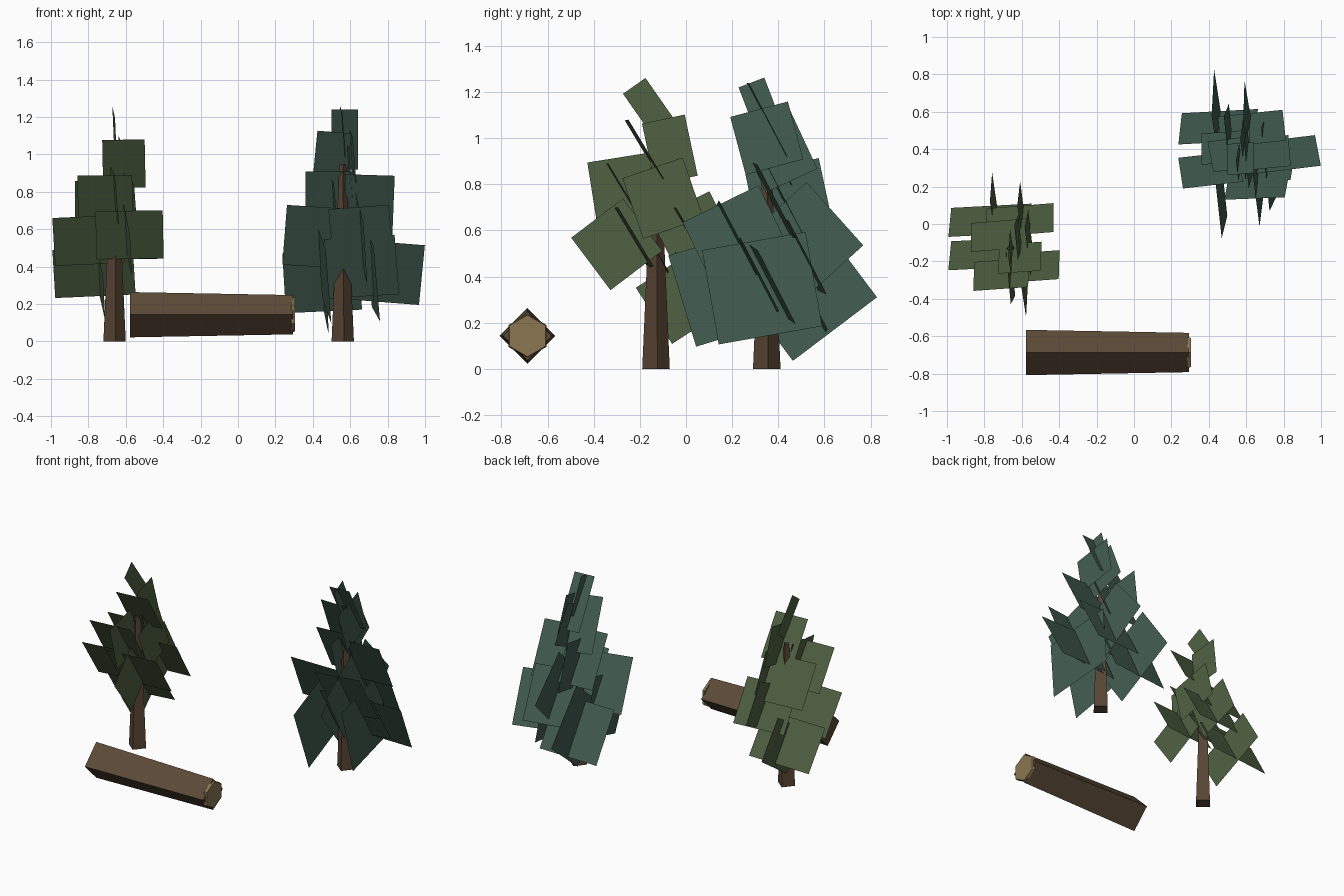
import bpy, bmesh, math
from mathutils import Vector, Matrix

if "Cube" in bpy.data.objects:
    bpy.data.objects.remove(bpy.data.objects["Cube"])


def linear(c):
    c /= 255
    return c / 12.92 if c <= 0.04 else ((c + 0.055) / 1.055) ** 2.4


def material(name, *rgb):
    m = bpy.data.materials.new(name)
    m.use_nodes = True
    colour = [linear(c) for c in rgb] + [1]
    m.diffuse_color = colour
    m.node_tree.nodes["Principled BSDF"].inputs["Base Color"].default_value = colour
    return m


leaf_green = material("leaf green", 77, 95, 64)
pine_teal = material("pine teal", 66, 92, 80)
bark = material("trunk bark", 88, 69, 52)
log_bark = material("log bark", 91, 74, 55)
cut_wood = material("cut wood", 140, 118, 82)


def finish(name, bm, mat):
    mesh = bpy.data.meshes.new(name)
    bm.to_mesh(mesh)
    bm.free()
    mesh.materials.append(mat)
    obj = bpy.data.objects.new(name, mesh)
    bpy.context.collection.objects.link(obj)


def tapered(name, sides, bottom, top, length, matrix, mat):
    bm = bmesh.new()
    bmesh.ops.create_cone(bm, cap_ends=True, segments=sides, radius1=bottom,
                          radius2=top, depth=length, matrix=matrix)
    finish(name, bm, mat)


def card(bm, centre, across, up, width, height, roll):
    # one flat rectangle, turned within its own plane
    turn = Matrix.Rotation(math.radians(roll), 3, across.cross(up).normalized())
    u, v = turn @ across * width / 2, turn @ up * height / 2
    corners = (-u - v, u - v, u + v, v - u)
    bm.faces.new([bm.verts.new(centre + corner) for corner in corners])


def tree(name, base, mat, side_size, side_taper, tip_roll, sides,
         front_width, front_height, lean, fronts):
    # trunk
    trunk_height = 0.95
    middle = base + Vector((0, 0, trunk_height / 2))
    place = Matrix.Translation(middle) @ Matrix.Rotation(0.1, 4, "Z")
    tapered(name + "_trunk", 4, 0.06, 0.018, trunk_height, place, bark)

    # leaf cards facing sideways, smaller toward the top
    bm = bmesh.new()
    across = Vector((-0.08, 1, 0)).normalized()
    up = Vector((-0.1, 0, 1)).normalized()
    for x, y, z, roll, stretch in sides:
        size = side_size - side_taper * z
        card(bm, base + Vector((x, y, z)), across, up, size * stretch, size, roll)
    card(bm, base + Vector((0, -0.02, 1.12)), across, up, 0.12, 0.26, tip_roll)

    # leaf cards leaning toward the front, narrower toward the top
    across = Vector((-1, -0.08, 0)).normalized()
    up = Vector((0, -lean, 1)).normalized()
    for x, y, z, roll in fronts:
        width = front_width - 0.35 * z
        card(bm, base + Vector((x, y, z)), across, up, width, front_height, -roll)
    finish(name + "_foliage", bm, mat)


# leafy tree: cards are offsets from the trunk base
tree("leafy", Vector((-0.66, -0.13, 0)), leaf_green, 0.3, 0.03, 35,
     sides=[
         (.07, -.17, .54, 37, 1),
         (0, -.14, .78, 9, 1),
         (.1, .03, .74, 19, 1),
         (.04, .06, .95, 12, .7),
         (-.08, .16, .34, 33, 1.4),
         (.06, .17, .58, 27, 1),
     ],
     front_width=0.56, front_height=0.3, lean=0.6,
     fronts=[
         (-.11, .15, .37, 3),
         (.08, -.1, .57, 1),
         (-.14, -.03, .54, 3),
         (-.05, -.14, .76, 1),
         (.05, .15, .57, 0),
         (.05, -.05, .95, 1),
         (-.06, .07, .73, 0),
     ])

# pine tree
tree("pine", Vector((0.56, 0.35, 0)), pine_teal, 0.5, 0.24, 21,
     sides=[
         (.16, -.02, .35, 10, 1.1),
         (-.1, -.15, .36, 17, 1.1),
         (.1, -.12, .55, 26, 1),
         (.05, .16, .55, 42, 1),
         (-.11, .17, .34, 37, 1.1),
         (.03, .05, .94, 25, .9),
         (.05, 0, 1, 15, 1),
         (-.05, .1, .72, 12, 1),
     ],
     front_width=0.52, front_height=0.36, lean=0.52,
     fronts=[
         (.23, .02, .37, -5),
         (.1, -.13, .56, 5),
         (-.15, -.06, .56, -4),
         (.1, -.04, .4, 4),
         (-.06, .02, .96, -5),
         (-.11, .17, .32, 3),
         (-.07, .06, .75, 0),
         (.07, .16, .49, -3),
         (.14, .03, .73, -2),
         (.01, 0, 1.08, 0),
     ])

# fallen log with a pale cut end
along = Matrix.Rotation(math.pi / 2, 4, "Y")
log_middle = Vector((-0.142, -0.687, 0.143))
log_length = 0.873
log_end = log_middle + Vector((log_length / 2, 0, 0))
tapered("fallen_log", 4, 0.121, 0.105, log_length,
        Matrix.Translation(log_middle) @ along, log_bark)
quarter_turn = Matrix.Rotation(math.pi / 2, 4, "Z")
tapered("log_cut_end", 6, 0.095, 0.09, 0.02,
        Matrix.Translation(log_end) @ along @ quarter_turn, cut_wood)
